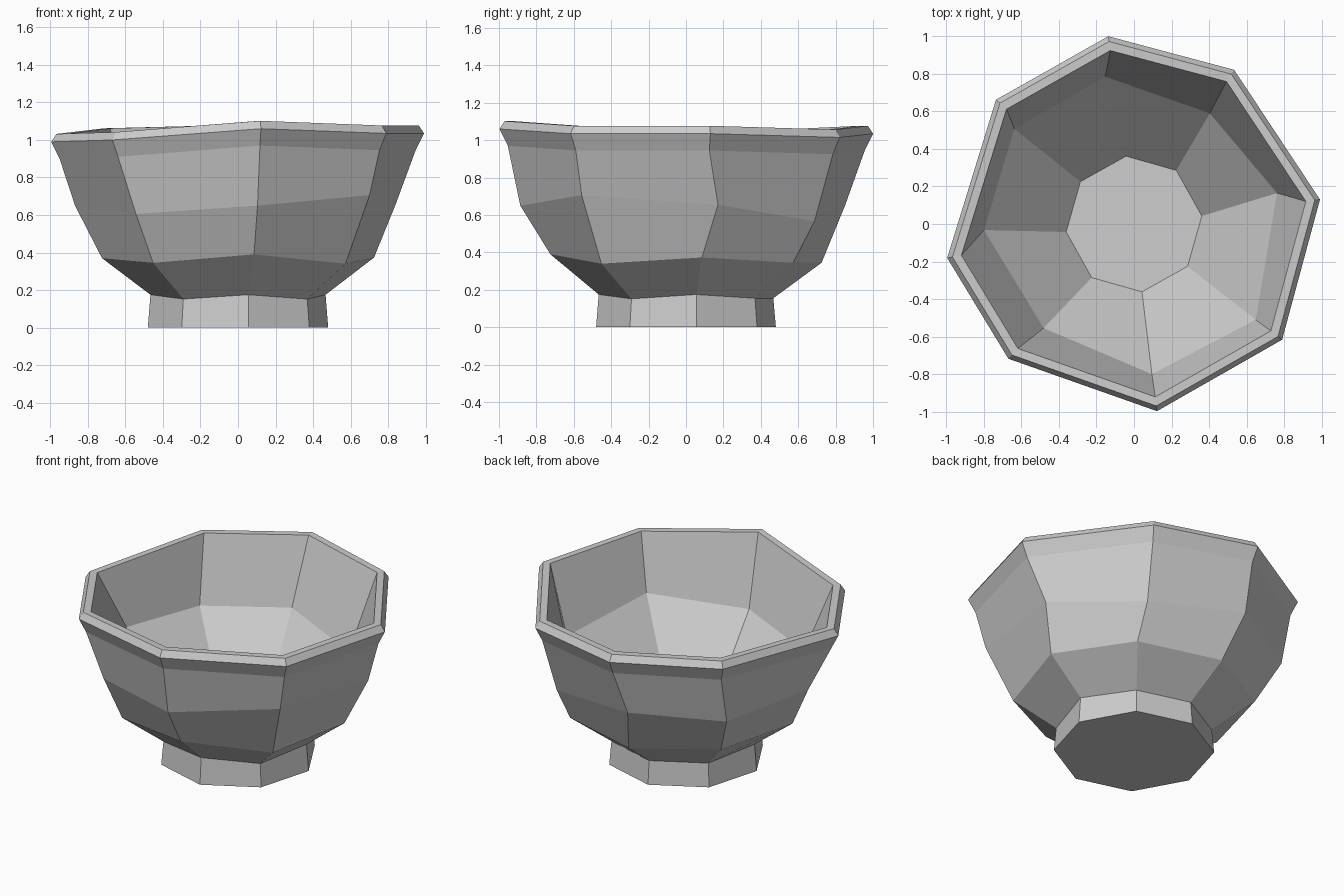
import bpy, bmesh
from math import radians, cos, sin

if "Cube" in bpy.data.objects:
    bpy.data.objects.remove(bpy.data.objects["Cube"])

N, START = 8, 6.7

# uneven hand-cut columns: (angle, radius, z) at the lip, the belly and the inside wall
lip = [(7.5, 1.0, 1.035), (57, .98, 1.015), (97.8, 1.01, 1.035), (138, .99, 1.02),
       (190.3, 1.012, .99), (227, .982, 1.0), (277, 1.005, 1.06), (322, 1.002, 1.035)]
belly = [(11.5, .857, .655), (55.6, .833, .567), (101, .866, .65), (141, .89, .62),
         (183, .87, .65), (229.5, .838, .606), (276.7, .892, .65), (321.5, .896, .706)]
inside = [(12.2, .78, .65), (55.6, .715, .57), (101, .80, .64), (141.5, .815, .63),
          (182.3, .80, .65), (229, .735, .61), (276.8, .806, .64), (321.8, .826, .71)]
shoulder_z = [.373, .345, .345, .36, .37, .345, .39, .34]
foot_z = [.175, .155, .155, .155, .175, .152, .175, .152]
floor_z = [.2, .19, .18, .18, .2, .19, .2, .19]


def regular(r, z):
    zs = z if isinstance(z, list) else [z] * N
    return [(START + 360 / N * i, r, zs[i]) for i in range(N)]


def scaled(ring, f, dz):
    return [(a, r * f, z + dz) for a, r, z in ring]


rings = [
    regular(.484, 0),            # foot bottom
    regular(.47, foot_z),        # foot top
    regular(.73, shoulder_z),    # lower body
    belly,
    scaled(lip, .955, -.09),     # under the lip
    lip,
    scaled(lip, .972, .042),     # lip top, outer
    scaled(lip, .924, .042),     # lip top, inner
    inside,                      # inside wall
    regular(.364, floor_z),      # inside floor
]

# loft the rings into one closed faceted shell
bm = bmesh.new()
loops = [[bm.verts.new((r * cos(radians(a)), r * sin(radians(a)), z)) for a, r, z in ring]
         for ring in rings]
for lo, hi in zip(loops, loops[1:]):
    for i in range(N):
        j = (i + 1) % N
        bm.faces.new((lo[i], lo[j], hi[j], hi[i]))
bm.faces.new(loops[0][::-1])
bm.faces.new(loops[-1])
bmesh.ops.recalc_face_normals(bm, faces=bm.faces)

mesh = bpy.data.meshes.new("faceted_bowl")
bm.to_mesh(mesh)
bm.free()
bpy.context.collection.objects.link(bpy.data.objects.new("faceted_bowl", mesh))
